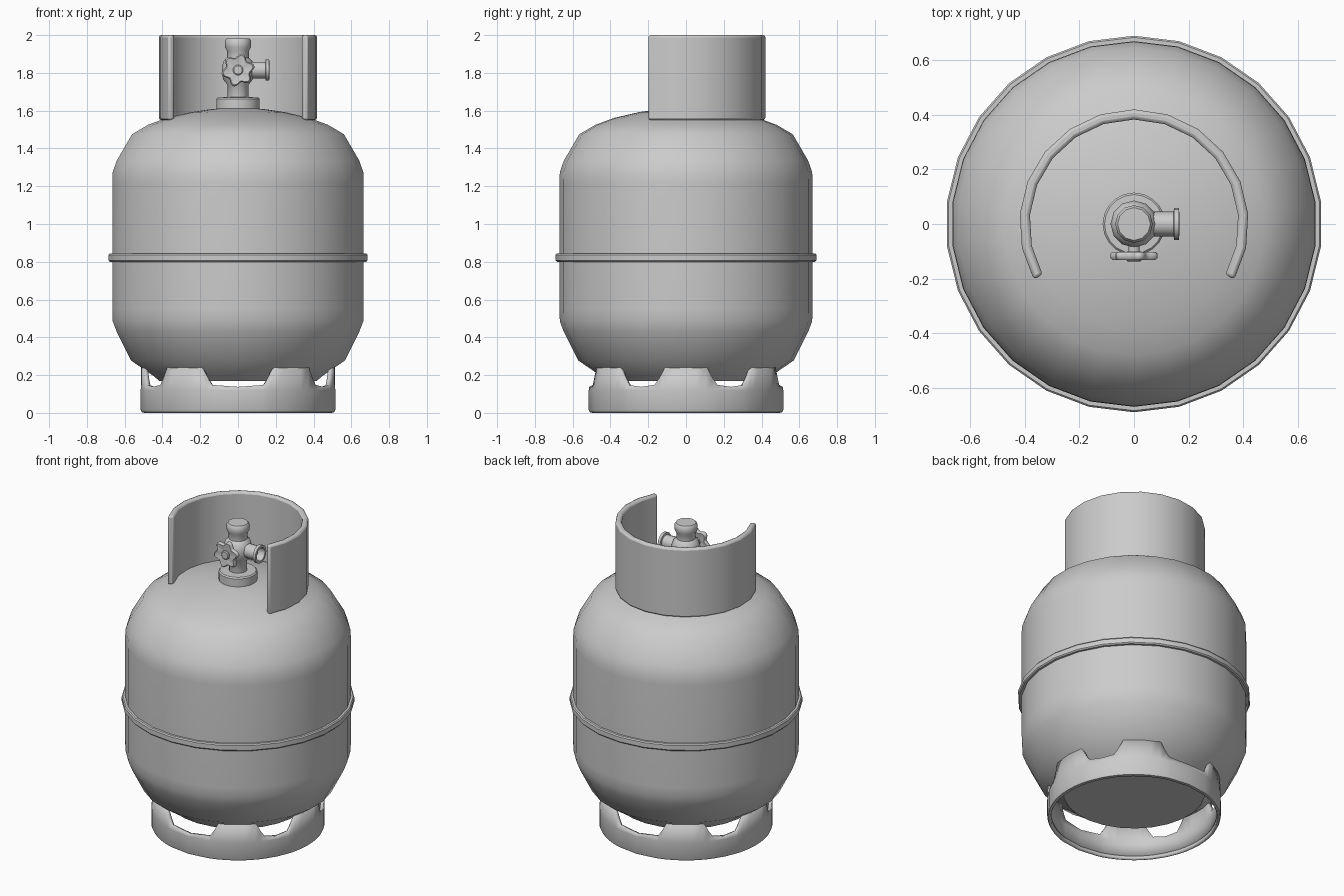
import bpy, bmesh
from math import sin, cos, pi, radians
from mathutils import Matrix

if "Cube" in bpy.data.objects:
    bpy.data.objects.remove(bpy.data.objects["Cube"])


def finish(name, bm, angle=40, bevel=0, thick=0, recalc=True):
    if recalc:
        bmesh.ops.recalc_face_normals(bm, faces=bm.faces[:])
    me = bpy.data.meshes.new(name)
    bm.to_mesh(me)
    bm.free()
    ob = bpy.data.objects.new(name, me)
    bpy.context.collection.objects.link(ob)
    if thick:
        m = ob.modifiers.new("thickness", 'SOLIDIFY')
        m.thickness = thick
        m.offset = -1
    if bevel:
        m = ob.modifiers.new("bevel", 'BEVEL')
        m.width = bevel
        m.segments = 2
        m.limit_method = 'ANGLE'
        m.angle_limit = radians(50)
    bpy.ops.object.select_all(action='DESELECT')
    bpy.context.view_layer.objects.active = ob
    ob.select_set(True)
    bpy.ops.object.shade_smooth_by_angle(angle=radians(angle))
    return ob


def lathe(name, profile, n, matrix=Matrix(), angle=40):
    """Revolve (radius, height) points around z, starting on the y axis."""
    bm = bmesh.new()
    rings = []
    for r, z in profile:
        rings.append([bm.verts.new((r * sin(2 * pi * i / n), r * cos(2 * pi * i / n), z))
                      for i in range(n)])
    for a, b in zip(rings, rings[1:]):
        for i in range(n):
            j = (i + 1) % n
            bm.faces.new((a[i], a[j], b[j], b[i]))
    bm.faces.new(rings[0])
    bm.faces.new(rings[-1])
    bm.transform(matrix)
    return finish(name, bm, angle)


# Tank shell and its weld band
lathe("tank", [(0.42, 0.17), (0.45, 0.195), (0.57, 0.277), (0.647, 0.43), (0.668, 0.485),
               (0.67, 0.55), (0.67, 1.22), (0.668, 1.275), (0.647, 1.335), (0.565, 1.475),
               (0.48, 1.525), (0.38, 1.562), (0.25, 1.592), (0.15, 1.607), (0.10, 1.612)], 26)
lathe("weld_band", [(0.66, 0.80), (0.684, 0.80), (0.69, 0.807), (0.69, 0.837),
                    (0.684, 0.844), (0.66, 0.844)], 26)

# Open collar guard around the valve
bm = bmesh.new()
steps, start, end = 14, -29, 209
prev = None
for i in range(steps + 1):
    t = radians(start + (end - start) * i / steps)
    cur = [bm.verts.new((r * cos(t), r * sin(t), z))
           for r, z in ((0.42, 1.55), (0.42, 2.0), (0.383, 2.0), (0.383, 1.55))]
    if prev:
        for k in range(4):
            bm.faces.new((prev[k], cur[k], cur[(k + 1) % 4], prev[(k + 1) % 4]))
    else:
        bm.faces.new(cur)
    prev = cur
bm.faces.new(prev)
finish("collar_guard", bm, 45, bevel=0.012)

# Foot ring with six raised tabs
bm = bmesh.new()
shape = [(-19, 0.148), (-16, 0.185), (-12, 0.25), (-6, 0.253), (0, 0.253),
         (6, 0.253), (12, 0.25), (16, 0.185), (19, 0.148)]
centres = [0, 55.5, 124.5, 180, 235.5, 304.5]
columns = []
for c, nxt in zip(centres, centres[1:] + [360]):
    columns += [(c + d, h) for d, h in shape]
    columns.append(((c + nxt) / 2, 0.138))
rows = []
for deg, h in columns:
    t = radians(deg)
    rows.append([bm.verts.new((r * cos(t), r * sin(t), z))
                 for r, z in ((0.495, 0.0), (0.51, 0.004), (0.515, 0.015),
                              (0.515, 0.12), (0.512, h))])
for i, a in enumerate(rows):
    b = rows[(i + 1) % len(rows)]
    for k in range(4):
        bm.faces.new((a[k], b[k], b[k + 1], a[k + 1]))
finish("foot_ring", bm, 45, thick=0.022, recalc=False)

# Valve: neck boss, upright body and top cap
lathe("neck_boss", [(0.115, 1.59), (0.115, 1.662), (0.108, 1.67), (0.05, 1.672)], 20)
lathe("valve_body", [(0.055, 1.66), (0.055, 1.735), (0.078, 1.765), (0.086, 1.80),
                     (0.086, 1.83), (0.075, 1.865), (0.057, 1.88), (0.057, 1.915),
                     (0.069, 1.935), (0.069, 1.97), (0.06, 1.982)], 12)

# Side outlet with a flanged, hollow end
to_x = Matrix.Translation((0, 0, 1.815)) @ Matrix.Rotation(pi / 2, 4, 'Y')
lathe("side_outlet", [(0.045, 0.05), (0.045, 0.145), (0.058, 0.147), (0.058, 0.165),
                      (0.042, 0.166), (0.038, 0.12)], 14, to_x)

# Hand wheel, its spindle and hub
to_front = Matrix.Translation((0, 0, 1.815)) @ Matrix.Rotation(pi / 2, 4, 'X')
lathe("wheel_spindle", [(0.022, 0.05), (0.022, 0.11)], 10, to_front)
lathe("wheel_hub", [(0.028, 0.10), (0.028, 0.133), (0.022, 0.138)], 12, to_front)

bm = bmesh.new()
n = 42
outline = []
for i in range(n):
    t = 2 * pi * i / n
    r = 0.078 + 0.012 * cos(6 * (t - pi / 3 + pi / 2 + pi / 6 - 0.25))
    outline.append((r * cos(t), r * sin(t)))
loops = [[bm.verts.new((x * s, y * s, z)) for x, y in outline]
         for s, z in ((0.45, 0.108), (0.9, 0.102), (1, 0.110), (1, 0.124), (0.9, 0.132), (0.45, 0.126))]
for a, b in zip(loops, loops[1:]):
    for i in range(n):
        j = (i + 1) % n
        bm.faces.new((a[i], a[j], b[j], b[i]))
bm.faces.new(loops[0])
bm.faces.new(loops[-1])
bm.transform(to_front)
finish("hand_wheel", bm, 50)
